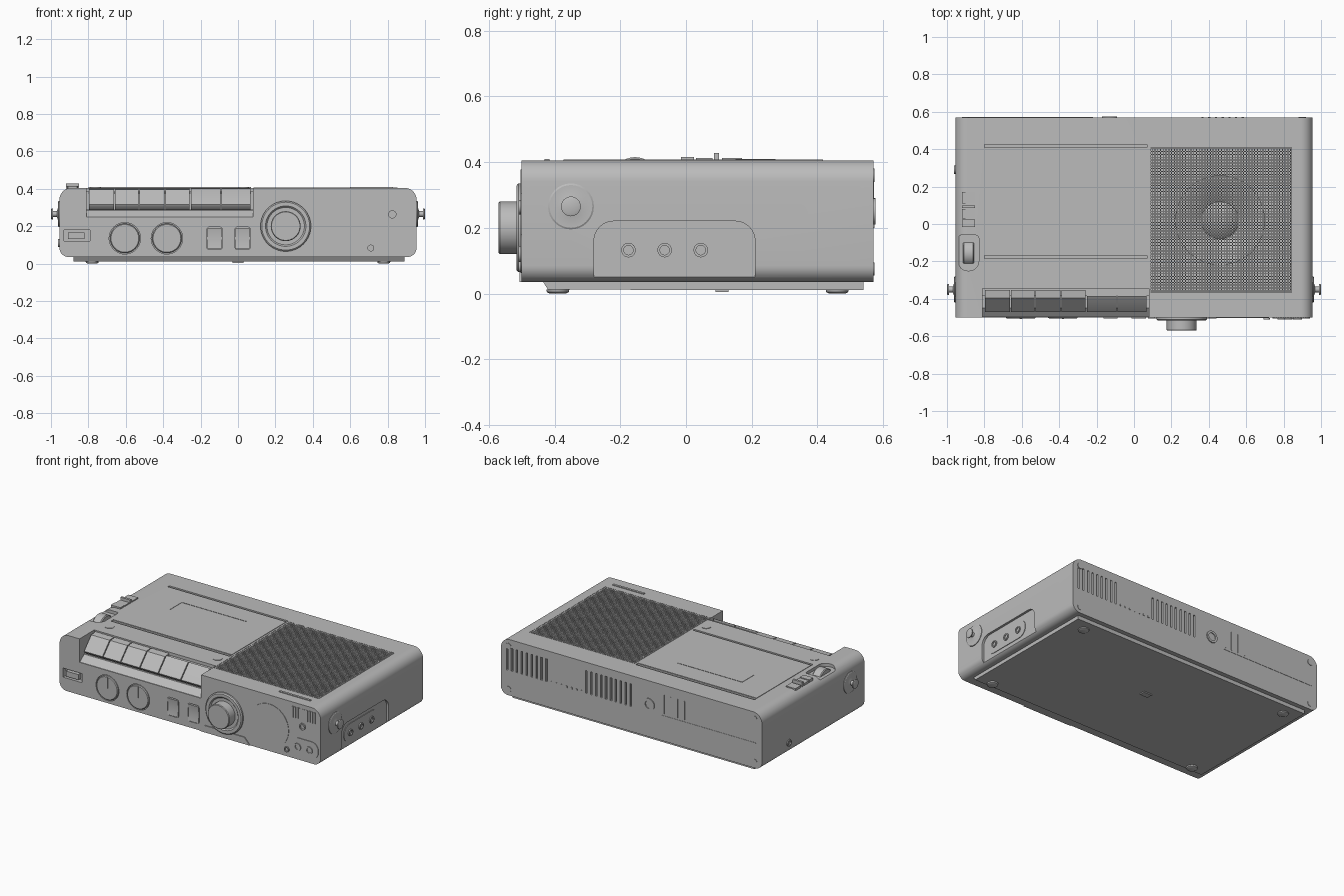
import bpy, bmesh, math
from mathutils import Vector

if "Cube" in bpy.data.objects:
    bpy.data.objects.remove(bpy.data.objects["Cube"])

grey = bpy.data.materials.new("plain grey")
grey.diffuse_color = (0.5, 0.5, 0.5, 1)
grey.use_nodes = True
grey.node_tree.nodes["Principled BSDF"].inputs["Base Color"].default_value = grey.diffuse_color


def finish(name, bm, smooth=True):
    bmesh.ops.recalc_face_normals(bm, faces=bm.faces)
    me = bpy.data.meshes.new(name)
    bm.to_mesh(me)
    bm.free()
    me.materials.append(grey)
    ob = bpy.data.objects.new(name, me)
    bpy.context.collection.objects.link(ob)
    if smooth:
        bpy.ops.object.select_all(action='DESELECT')
        ob.select_set(True)
        bpy.context.view_layer.objects.active = ob
        bpy.ops.object.shade_smooth_by_angle(angle=math.radians(30))
    return ob


def place(axis, u, v, w):
    return {'x': (w, u, v), 'y': (u, w, v), 'z': (u, v, w)}[axis]


def add_prism(bm, pts, axis, a, b):
    """Extrude a 2D outline along an axis from a to b."""
    lo = [bm.verts.new(place(axis, u, v, a)) for u, v in pts]
    hi = [bm.verts.new(place(axis, u, v, b)) for u, v in pts]
    n = len(pts)
    bm.faces.new(lo)
    bm.faces.new(hi[::-1])
    for i in range(n):
        bm.faces.new((lo[i], lo[(i + 1) % n], hi[(i + 1) % n], hi[i]))


def prism(name, axis, a, b, *outlines):
    bm = bmesh.new()
    for pts in outlines:
        add_prism(bm, pts, axis, a, b)
    return finish(name, bm)


def rect(u0, u1, v0, v1):
    return [(u0, v0), (u1, v0), (u1, v1), (u0, v1)]


def circle(u, v, r, n=40):
    return [(u + r * math.cos(2 * math.pi * i / n), v + r * math.sin(2 * math.pi * i / n)) for i in range(n)]


def rounded(u0, u1, v0, v1, rb, rt=None, n=8):
    """Rounded rectangle with bottom and top corner radii."""
    rt = rb if rt is None else rt
    out = []
    for k, (u, v, r) in enumerate(((u1 - rt, v1 - rt, rt), (u0 + rt, v1 - rt, rt),
                                   (u0 + rb, v0 + rb, rb), (u1 - rb, v0 + rb, rb))):
        if r == 0:
            out.append((u, v))
            continue
        for i in range(n + 1):
            t = (k + i / n) * math.pi / 2
            out.append((u + r * math.cos(t), v + r * math.sin(t)))
    return out


def lathe(name, axis, u, v, profile, n=48):
    """Stack of rings: profile is a list of (radius, position on axis)."""
    bm = bmesh.new()
    rings = [[bm.verts.new(place(axis, p, q, w)) for p, q in circle(u, v, r, n)] for r, w in profile]
    for A, B in zip(rings, rings[1:]):
        for i in range(n):
            bm.faces.new((A[i], A[(i + 1) % n], B[(i + 1) % n], B[i]))
    bm.faces.new(rings[0])
    bm.faces.new(rings[-1])
    return finish(name, bm)


# Main case
case = prism("case", 'y', -0.5, 0.57, rounded(-0.955, 0.955, 0.035, 0.405, 0.05, 0.065, 10))

# Openings cut from the case
slot_x = [0.91 - 0.036 * i for i in range(9)] + [0.33 - 0.036 * i for i in range(10)]
cutters = [
    prism("key_well_cut", 'x', -0.81, 0.08,
          [(-0.52, 0.25), (-0.495, 0.25), (-0.45, 0.285), (-0.345, 0.285), (-0.345, 0.45), (-0.52, 0.45)]),
    prism("speaker_cut", 'z', 0.31, 0.5, rect(0.092, 0.843, -0.365, 0.41)),
    prism("side_panel_cut", 'x', 0.94, 1.0, rounded(-0.28, 0.21, 0.05, 0.22, 0, 0.06)),
    prism("front_slot_cut", 'y', -0.52, -0.47, rect(-0.93, -0.79, 0.12, 0.18)),
    prism("back_vent_cut", 'y', 0.555, 0.6, *[rect(x - 0.006, x + 0.006, 0.2, 0.35) for x in slot_x]),
    prism("wheel_well_cut", 'z', 0.385, 0.5, rounded(-0.94, -0.83, -0.25, -0.06, 0.05, 0.015)),
    prism("lid_groove_cut", 'z', 0.392, 0.5, rect(-0.8, 0.07, -0.185, -0.168), rect(-0.8, 0.07, 0.408, 0.426)),
    prism("dial_cut", 'y', -0.52, -0.49, circle(-0.605, 0.135, 0.084), circle(-0.38, 0.135, 0.084)),
    prism("rocker_cut", 'y', -0.52, -0.49, *[rounded(x - 0.042, x + 0.042, 0.075, 0.195, 0.015) for x in (-0.125, 0.025)]),
]
bpy.context.view_layer.objects.active = case
for c in cutters:
    m = case.modifiers.new(c.name, 'BOOLEAN')
    m.operation, m.solver, m.object = 'DIFFERENCE', 'EXACT', c
    bpy.ops.object.modifier_apply(modifier=m.name)
    bpy.data.objects.remove(c)
bpy.ops.object.select_all(action='DESELECT')
case.select_set(True)
bpy.ops.object.shade_smooth_by_angle(angle=math.radians(30))

# Base plate and feet
prism("base_plate", 'x', -0.88, 0.89, [(-0.435, 0.036), (-0.42, 0.012), (0.54, 0.01), (0.54, 0.036)])
for x in (-0.78, 0.78):
    for y in (-0.39, 0.46):
        lathe("foot", 'z', x, y, [(0.035, 0.012), (0.033, 0.004), (0.025, 0)], 24)
prism("base_latch", 'z', 0.004, 0.012, rect(-0.03, 0.03, 0.09, 0.13))

# Piano keys
edges = [-0.8, -0.66, -0.53, -0.39, -0.255, -0.09, 0.07]
for i in range(6):
    back = -0.352 if i < 4 else -0.385
    prism("key", 'x', edges[i] + 0.003, edges[i + 1] - 0.003,
          [(back, 0.286), (back, 0.4), (-0.395, 0.395), (-0.47, 0.315), (-0.465, 0.305), (-0.44, 0.286)])
prism("key_backing", 'x', -0.81, 0.08, rect(-0.385, -0.344, 0.286, 0.385))

# Cassette lid
prism("cassette_lid", 'z', 0.4, 0.408, rounded(-0.8, 0.07, -0.165, 0.405, 0.005))
prism("lid_window_lines", 'z', 0.405, 0.41, rect(-0.6, -0.13, 0.268, 0.272), rect(-0.602, -0.598, 0.15, 0.272))
prism("lid_buttons", 'z', 0.4, 0.408, circle(-0.76, -0.255, 0.028), circle(0.03, -0.255, 0.028))

# Perforated speaker grille with the cone behind it
bm = bmesh.new()
bmesh.ops.create_grid(bm, x_segments=52, y_segments=52, size=0.5)
for v in bm.verts:
    v.co = Vector((0.4675 + v.co.x * 0.77, 0.0225 + v.co.y * 0.79, 0.407))
cells = bm.faces[:]
bmesh.ops.inset_individual(bm, faces=cells, thickness=0.0034)
bmesh.ops.delete(bm, geom=cells, context='FACES')
grille = finish("speaker_grille", bm, False)
if grille.data.polygons[0].normal.z < 0:
    grille.data.flip_normals()
sol = grille.modifiers.new("thickness", 'SOLIDIFY')
sol.thickness, sol.offset = 0.006, -1
lathe("speaker_cone", 'z', 0.46, 0.02,
      [(0.24, 0.308), (0.24, 0.385), (0.215, 0.385), (0.1, 0.33), (0.085, 0.345), (0.05, 0.36), (0.02, 0.365)])
prism("top_badge", 'z', 0.402, 0.41, rect(0.6, 0.83, -0.43, -0.415))

# Volume wheel and sliders on the top left
lathe("thumb_wheel", 'x', -0.155, 0.345, [(0.065, -0.915), (0.07, -0.91), (0.07, -0.86), (0.065, -0.855)], 32)
for y0, y1, h in ((-0.015, 0.025, 0.415), (0.03, 0.08, 0.412), (0.11, 0.17, 0.412)):
    prism("slider_base", 'z', 0.395, h, rect(-0.92, -0.85, y0, y1))
prism("slider_lever", 'z', 0.395, 0.428, rect(-0.92, -0.85, 0.085, 0.1))

# Front dials with pointer bars
for x in (-0.605, -0.38):
    lathe("dial", 'y', x, 0.135, [(0.079, -0.48), (0.079, -0.501), (0.074, -0.505)])
    prism("dial_pointer", 'y', -0.509, -0.5, rect(x - 0.006, x + 0.006, 0.135, 0.21))
# Rocker switches
for x in (-0.125, 0.025):
    prism("rocker", 'x', x - 0.038, x + 0.038,
          [(-0.485, 0.08), (-0.505, 0.08), (-0.497, 0.135), (-0.505, 0.19), (-0.485, 0.19)])
# Front slot switch
prism("slot_switch", 'y', -0.498, -0.46, rect(-0.91, -0.82, 0.13, 0.165))

# Tuning knob
lathe("tuning_ring", 'y', 0.255, 0.2,
      [(0.135, -0.49), (0.135, -0.51), (0.128, -0.516), (0.108, -0.516), (0.1, -0.508), (0.09, -0.508)], 64)
lathe("tuning_knob", 'y', 0.255, 0.2, [(0.08, -0.5), (0.08, -0.566), (0.076, -0.57)], 64)
prism("front_tab", 'y', -0.506, -0.49, [(0.075, 0.035), (0.44, 0.035), (0.4, 0.08), (0.11, 0.08)])

# Front right panel details
prism("round_panel", 'y', -0.503, -0.49, circle(0.58, 0.205, 0.142, 64))
prism("small_vent", 'y', -0.504, -0.49,
      *[rect(0.745 + 0.018 * i, 0.755 + 0.018 * i, 0.305, 0.378) for i in range(10)])
prism("jack_panel", 'y', -0.504, -0.49, rounded(0.74, 0.94, 0.07, 0.18, 0.05))


def jack(name, axis, u, v, r, base, sign):
    """Raised socket collar with a sunken middle."""
    lathe(name, axis, u, v, [(r, base), (r, base + sign * 0.008), (r * 0.65, base + sign * 0.008),
                             (r * 0.65, base + sign * 0.001)], 24)


for x, z, r in ((0.79, 0.12, 0.024), (0.875, 0.12, 0.024), (0.825, 0.263, 0.022), (0.71, 0.083, 0.018)):
    jack("front_jack", 'y', x, z, r, -0.502, -1)

# Right side sockets
prism("side_socket_panel", 'x', 0.935, 0.944, rounded(-0.24, 0.11, 0.075, 0.19, 0.057))
for y in (-0.175, -0.065, 0.045):
    jack("side_socket", 'x', y, 0.132, 0.022, 0.943, 1)

# Strap studs on both sides
for s in (-1, 1):
    lathe("strap_stud", 'x', -0.35, 0.265,
          [(0.07, s * 0.94), (0.07, s * 0.959), (0.065, s * 0.962), (0.035, s * 0.962), (0.015, s * 0.968),
           (0.015, s * 0.988), (0.03, s * 0.99), (0.03, s * 0.997), (0.022, s * 1.0)], 32)
jack("left_socket", 'x', 0.29, 0.11, 0.022, -0.954, -1)

# Back details
prism("low_vent_marks", 'y', 0.565, 0.573, *[rect(0.36 + 0.036 * i, 0.372 + 0.036 * i, 0.2, 0.212) for i in range(7)])
jack("back_socket", 'y', -0.13, 0.25, 0.04, 0.568, 1)
prism("back_label", 'y', 0.565, 0.572, rect(-0.91, -0.22, 0.2, 0.204), *[
    rect(-0.24 - 0.05 * i, -0.232 - 0.05 * i, 0.215, 0.34) for i in range(4)])
prism("back_screws", 'y', 0.565, 0.573, *[circle(x, z, 0.02, 20) for x in (-0.9, 0.9) for z in (0.075, 0.36)])
